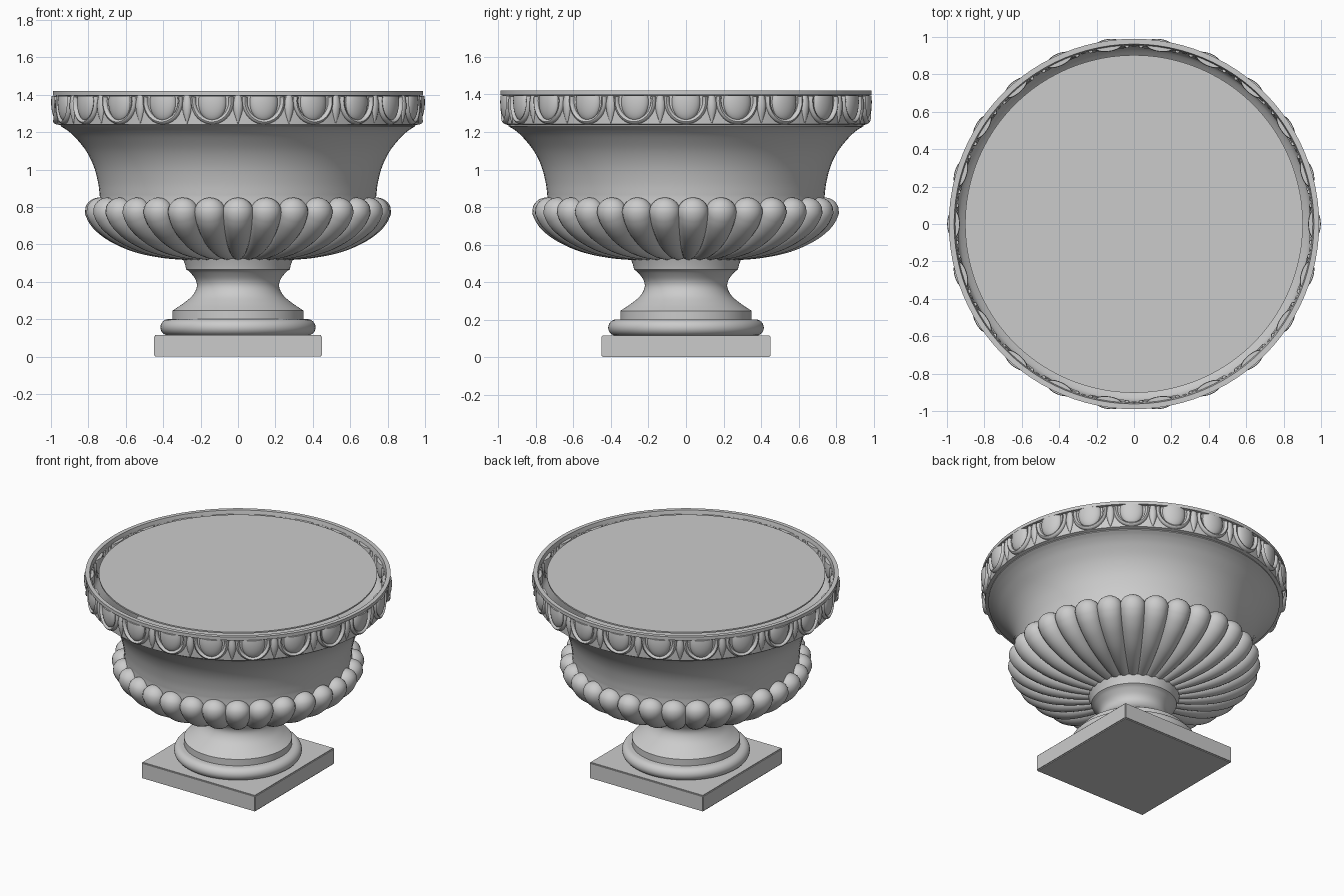
import bpy, bmesh
from math import pi, sin, cos, radians
from mathutils import Vector, Matrix

if "Cube" in bpy.data.objects:
    bpy.data.objects.remove(bpy.data.objects["Cube"])

stone = bpy.data.materials.new("grey_stone")
stone.use_nodes = True
GREY = (0.6, 0.6, 0.6, 1)
stone.diffuse_color = GREY
stone.node_tree.nodes["Principled BSDF"].inputs["Base Color"].default_value = GREY


def finish(name, bm, angle=35):
    """Turn a bmesh into a shaded object."""
    bmesh.ops.recalc_face_normals(bm, faces=bm.faces)
    mesh = bpy.data.meshes.new(name)
    bm.to_mesh(mesh)
    bm.free()
    mesh.materials.append(stone)
    obj = bpy.data.objects.new(name, mesh)
    bpy.context.collection.objects.link(obj)
    bpy.ops.object.select_all(action='DESELECT')
    obj.select_set(True)
    bpy.context.view_layer.objects.active = obj
    bpy.ops.object.shade_smooth_by_angle(angle=radians(angle))
    return obj


def smooth_path(points, steps=5):
    """Catmull-Rom curve through the points."""
    p = [Vector(q) for q in points]
    p = [2 * p[0] - p[1]] + p + [2 * p[-1] - p[-2]]
    out = []
    for a, b, c, d in zip(p, p[1:], p[2:], p[3:]):
        for i in range(steps):
            t = i / steps
            out.append(0.5 * (2 * b + (c - a) * t + (2 * a - 5 * b + 4 * c - d) * t * t
                              + (3 * b - a - 3 * c + d) * t ** 3))
    return out + [p[-2]]


def lathe(name, profile, segments=96):
    """Spin (radius, height) points round the z axis."""
    bm = bmesh.new()
    verts = [bm.verts.new((r, 0, z)) for r, z in profile]
    edges = [bm.edges.new(pair) for pair in zip(verts, verts[1:])]
    bmesh.ops.spin(bm, geom=verts + edges, cent=(0, 0, 0), axis=(0, 0, 1),
                   angle=2 * pi, steps=segments)
    bmesh.ops.remove_doubles(bm, verts=bm.verts, dist=0.0005)
    return finish(name, bm)


def loft(bm, path, radii, side, aspect=1.0, sides=14):
    """Elliptical tube along a path; side is the axis stretched by aspect."""
    side = Vector(side)
    rings = []
    for i, p in enumerate(path):
        tangent = path[min(i + 1, len(path) - 1)] - path[max(i - 1, 0)]
        normal = tangent.cross(side).normalized()
        r = max(radii[i], 0.001)
        rings.append([bm.verts.new(p + side * (aspect * r * cos(2 * pi * k / sides))
                                   + normal * (r * sin(2 * pi * k / sides)))
                      for k in range(sides)])
    for a, b in zip(rings, rings[1:]):
        for k in range(sides):
            n = (k + 1) % sides
            bm.faces.new((a[k], a[n], b[n], b[k]))
    bm.faces.new(rings[0])
    bm.faces.new(rings[-1])


def bend(bm, radius):
    """Wrap (across, outward, height) coordinates round a cylinder."""
    for v in bm.verts:
        a, r = v.co.x / radius, radius + v.co.y
        v.co = (r * sin(a), -r * cos(a), v.co.z)


def repeat_round(bm, count, start=0.0):
    """Copy the piece evenly round the z axis."""
    source = bm.verts[:] + bm.edges[:] + bm.faces[:]
    bmesh.ops.rotate(bm, verts=bm.verts, matrix=Matrix.Rotation(start, 3, 'Z'))
    for i in range(1, count):
        copy = bmesh.ops.duplicate(bm, geom=source)["geom"]
        bmesh.ops.rotate(bm, verts=[g for g in copy if isinstance(g, bmesh.types.BMVert)],
                         matrix=Matrix.Rotation(2 * pi * i / count, 3, 'Z'))


# Square plinth
bm = bmesh.new()
bmesh.ops.create_cube(bm, size=1, matrix=Matrix.Translation((0, 0, 0.0575))
                      @ Matrix.Diagonal((0.9, 0.9, 0.115, 1)))
bmesh.ops.bevel(bm, geom=bm.edges[:], offset=0.006, segments=2, affect='EDGES')
finish("plinth", bm)

# Rounded foot ring
foot = [(0.37 + 0.045 * cos(a), 0.157 + 0.044 * sin(a))
        for a in [radians(-90 + 15 * i) for i in range(13)]]
lathe("foot_ring", [(0, 0.113)] + foot + [(0, 0.201)])

# Waisted pedestal
waist = smooth_path([(0.345, 0.25), (0.295, 0.283), (0.245, 0.325), (0.221, 0.37),
                     (0.226, 0.41), (0.255, 0.45), (0.277, 0.467)])
lathe("pedestal", [(0, 0.195), (0.35, 0.195), (0.35, 0.247)] + list(waist)
      + [(0.282, 0.49), (0.295, 0.525), (0, 0.53)])

# Bowl with rim band and hollow inside
lobe_line = smooth_path([(0.25, 0.54), (0.40, 0.568), (0.54, 0.612),
                         (0.65, 0.672), (0.715, 0.728), (0.745, 0.775)])
flare = smooth_path([(0.738, 0.85), (0.748, 0.93), (0.772, 1.02), (0.812, 1.10),
                     (0.868, 1.17), (0.91, 1.208), (0.945, 1.23)])
rim = [(0.945, 1.236), (0.966, 1.242), (0.97, 1.31), (0.97, 1.395), (0.99, 1.397),
       (0.99, 1.42), (0.962, 1.42), (0.955, 1.39), (0.945, 1.27)]
inside = smooth_path([(0.93, 1.25), (0.85, 1.17), (0.78, 1.06), (0.73, 0.95)])
lathe("bowl", [(0, 0.53)] + list(lobe_line) + list(flare) + rim + list(inside)
      + [(0, 0.95)])

# Flat filling just below the lip
lathe("filling", [(0, 1.415), (0.903, 1.415), (0.903, 1.405), (0, 1.405)])

# Swelling lobes round the belly
LOBES = 31
path = [Vector((0, -r, z)) for r, z in lobe_line]
radii = [pi * r / LOBES for r, z in lobe_line]
tip, end = path[-1], radii[-1]
direction = Vector((0, 0.12, 1)).normalized()
for i in range(1, 8):
    a = i * pi / 14
    path.append(tip + direction * (end * sin(a)))
    radii.append(end * cos(a))
bm = bmesh.new()
loft(bm, path, radii, (1, 0, 0), aspect=1.1, sides=20)
repeat_round(bm, LOBES)
finish("belly_lobes", bm, 60)

# Egg-and-dart ornament under the lip
EGGS, BAND, TOP = 22, 0.965, 1.397
STEP = 2 * pi / EGGS

bm = bmesh.new()
angles = [radians(-90 + 10 * i) for i in range(12)]
loft(bm, [Vector((0, 0, 1.36 + 0.1 * sin(a))) for a in angles],
     [0.034 * cos(a) for a in angles], (1, 0, 0), aspect=2.25, sides=24)
bmesh.ops.bisect_plane(bm, geom=bm.verts[:] + bm.edges[:] + bm.faces[:],
                       plane_co=(0, 0, TOP), plane_no=(0, 0, 1), clear_outer=True)
bend(bm, BAND)
repeat_round(bm, EGGS, STEP / 2)
finish("rim_eggs", bm, 50)

bm = bmesh.new()
angles = [radians(-192 + 12 * i) for i in range(18)]
loft(bm, [Vector((0.102 * cos(a), 0, 1.367 + 0.112 * sin(a))) for a in angles],
     [0.014] * len(angles), (0, 1, 0), aspect=1.7, sides=10)
bend(bm, BAND)
repeat_round(bm, EGGS, STEP / 2)
finish("egg_surrounds", bm, 50)

bm = bmesh.new()
dart = [0.0, 0.007, 0.013, 0.018, 0.02, 0.02, 0.017, 0.013]
loft(bm, [Vector((0, 0.002, 1.245 + 0.0215 * i)) for i in range(len(dart))],
     dart, (1, 0, 0), aspect=1.3, sides=10)
bend(bm, BAND)
repeat_round(bm, EGGS)
finish("rim_darts", bm, 50)
